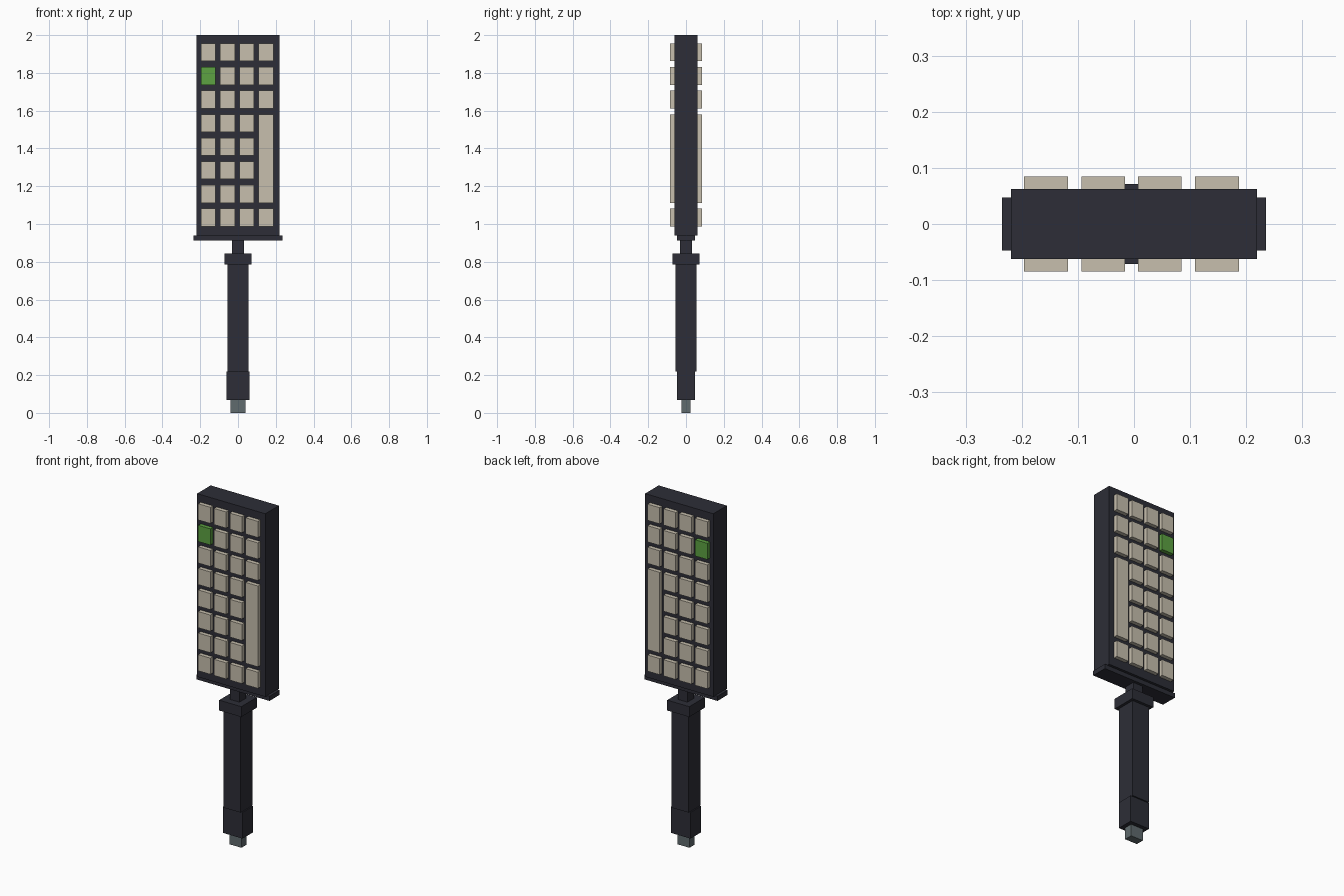
import bpy
import bmesh
from mathutils import Matrix, Vector

cube = bpy.data.objects.get("Cube")
if cube:
    bpy.data.objects.remove(cube, do_unlink=True)


def material(name, rgb):
    m = bpy.data.materials.new(name)
    m.use_nodes = True
    m.diffuse_color = (*rgb, 1)
    bsdf = next(n for n in m.node_tree.nodes if n.type == 'BSDF_PRINCIPLED')
    bsdf.inputs["Base Color"].default_value = (*rgb, 1)
    return m


charcoal = material("charcoal", (0.026, 0.027, 0.038))
beige = material("beige", (0.57, 0.52, 0.42))
green = material("green", (0.11, 0.36, 0.055))
steel = material("steel_grey", (0.115, 0.145, 0.155))


def box(name, x, y, z, mat):
    """Box from (min, max) pairs along each axis."""
    size = Vector([b - a for a, b in (x, y, z)])
    centre = Vector([(a + b) / 2 for a, b in (x, y, z)])
    bm = bmesh.new()
    bmesh.ops.create_cube(bm, size=1, matrix=Matrix.Translation(centre) @ Matrix.Diagonal((*size, 1)))
    mesh = bpy.data.meshes.new(name)
    bm.to_mesh(mesh)
    bm.free()
    mesh.materials.append(mat)
    ob = bpy.data.objects.new(name, mesh)
    bpy.context.collection.objects.link(ob)
    return ob


def post(name, half_x, half_y, z0, z1, mat=charcoal):
    """Box centred on the vertical axis."""
    return box(name, (-half_x, half_x), (-half_y, half_y), (z0, z1), mat)


# Handle, from the tip up to the head
post("handle_tip", 0.039, 0.024, 0, 0.07, steel)
post("handle_end", 0.062, 0.047, 0.068, 0.22)
post("handle_shaft", 0.055, 0.055, 0.22, 0.79)
post("handle_collar", 0.071, 0.071, 0.785, 0.845)
post("neck", 0.031, 0.031, 0.84, 0.915)

# Head
post("head_flange", 0.235, 0.047, 0.913, 0.94)
post("head_panel", 0.219, 0.062, 0.938, 2.0)

# Keys on the front, mirrored to the back
KEY_W, KEY_H = 0.078, 0.094
COLUMNS = (-0.157, -0.055, 0.046, 0.148)
ROW_TOP, ROW_STEP = 1.956, 0.125


def key(name, col, first_row, last_row, mat):
    x = COLUMNS[col]
    top = ROW_TOP - first_row * ROW_STEP
    bottom = ROW_TOP - last_row * ROW_STEP - KEY_H
    ob = box(name, (x - KEY_W / 2, x + KEY_W / 2), (-0.085, -0.055), (bottom, top), mat)
    mod = ob.modifiers.new("both_sides", 'MIRROR')
    mod.use_axis = (False, True, False)
    mod.use_clip = False
    mod.use_mirror_merge = False


for row in range(8):
    for col in range(4):
        if col == 3 and 3 <= row <= 6:
            continue
        mat = green if (row, col) == (1, 0) else beige
        key(f"key_row{row + 1}_column{col + 1}", col, row, row, mat)
key("tall_key", 3, 3, 6, beige)
